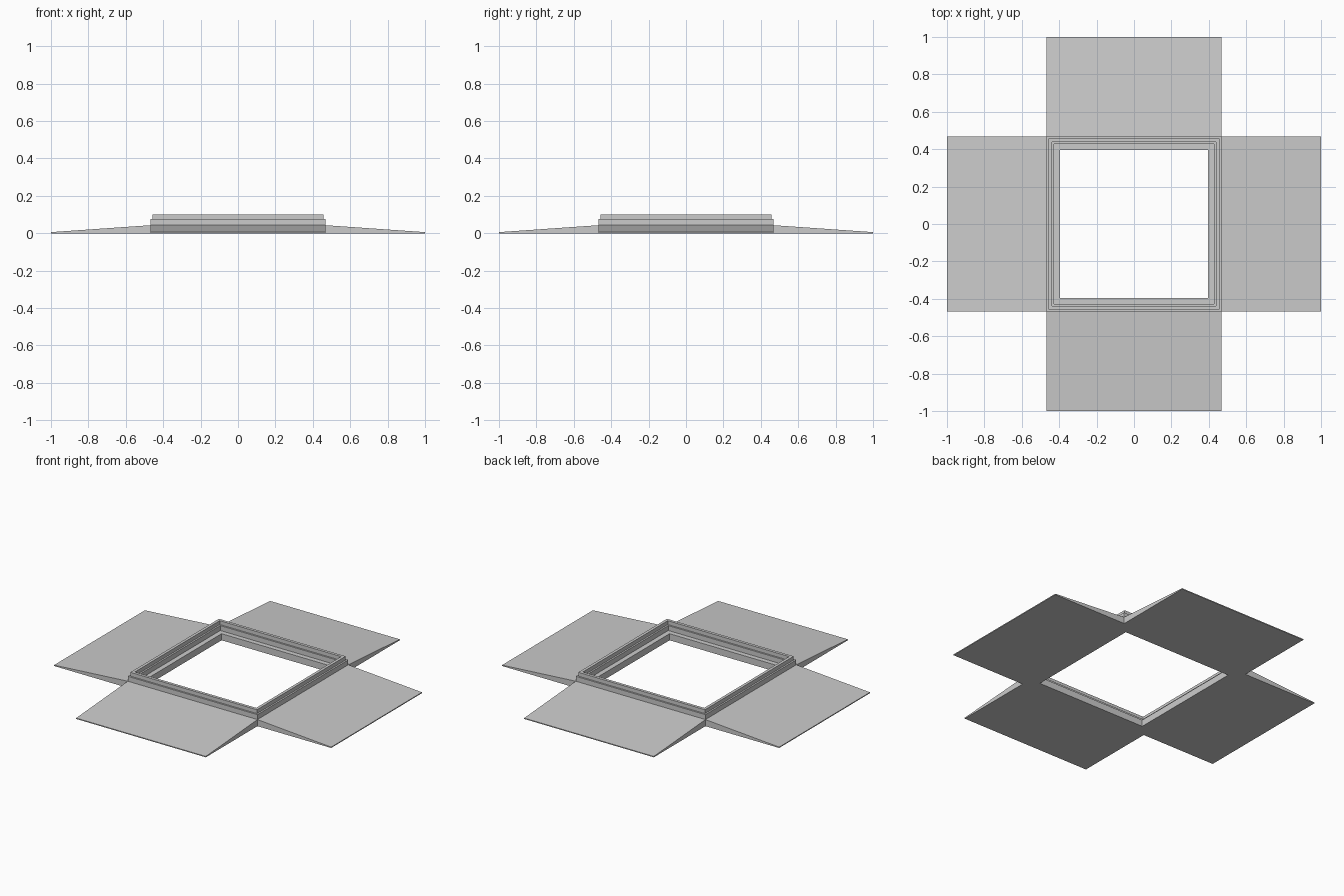
import bpy, bmesh
from math import pi
from mathutils import Matrix

if "Cube" in bpy.data.objects:
    bpy.data.objects.remove(bpy.data.objects["Cube"])

HALF = 0.468      # half width of the frame
HINGE_Z = 0.043   # height where a ramp meets the frame
TIP_Z = 0.006     # thickness of the ramp's outer edge


def finish(name, bm):
    bmesh.ops.recalc_face_normals(bm, faces=bm.faces)
    mesh = bpy.data.meshes.new(name)
    bm.to_mesh(mesh)
    bm.free()
    obj = bpy.data.objects.new(name, mesh)
    bpy.context.collection.objects.link(obj)
    return obj


def square_sweep(name, profile):
    """Carry a closed (half width, height) profile round a square."""
    bm = bmesh.new()
    rings = [[bm.verts.new((sx * r, sy * r, z))
              for sx, sy in ((1, 1), (-1, 1), (-1, -1), (1, -1))]
             for r, z in profile]
    for a, b in zip(rings, rings[1:] + rings[:1]):
        for i in range(4):
            j = (i + 1) % 4
            bm.faces.new((a[i], a[j], b[j], b[i]))
    return finish(name, bm)


def ramp(name, angle):
    """Wedge sloping down from the frame to its outer edge."""
    bm = bmesh.new()
    section = [(HALF, 0), (1, 0), (1, TIP_Z), (HALF, HINGE_Z)]
    face = bm.faces.new([bm.verts.new((x, -HALF, z)) for x, z in section])
    side = bmesh.ops.extrude_face_region(bm, geom=[face], use_keep_orig=True)
    verts = [g for g in side["geom"] if isinstance(g, bmesh.types.BMVert)]
    bmesh.ops.translate(bm, verts=verts, vec=(0, 2 * HALF, 0))
    bm.transform(Matrix.Rotation(angle, 4, 'Z'))
    return finish(name, bm)


# Stepped square frame with an inner ledge and a raised rim
square_sweep("stepped_frame", [
    (HALF, 0), (HALF, 0.075), (0.457, 0.075), (0.457, 0.1),
    (0.438, 0.1), (0.438, 0.075), (0.427, 0.075), (0.427, HINGE_Z),
    (0.395, HINGE_Z), (0.395, 0)])

# Four sloping ramps, one per side
for i, side in enumerate(("right", "back", "left", "front")):
    ramp(side + "_ramp", i * pi / 2)
